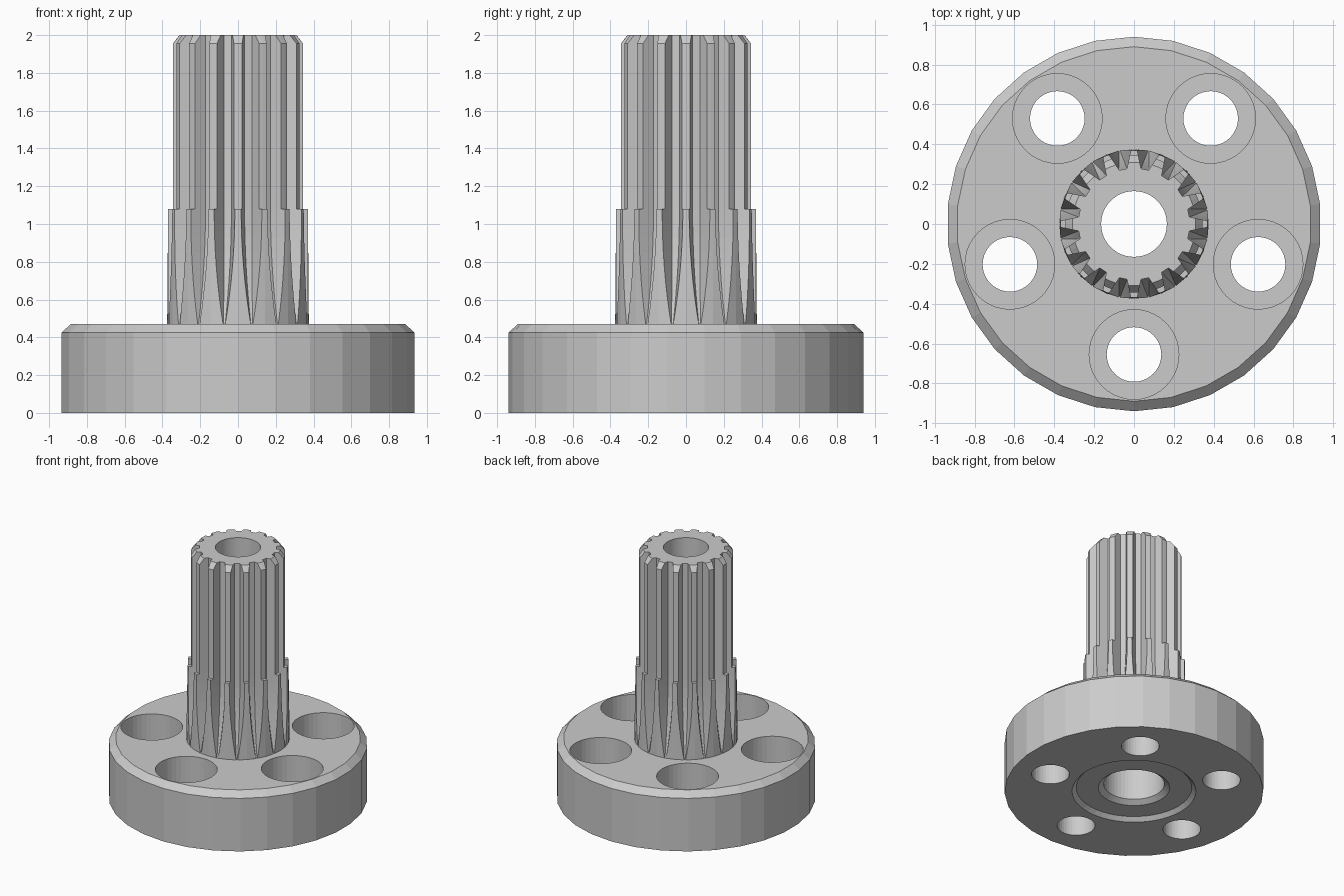
import bpy, bmesh, math

if "Cube" in bpy.data.objects:
    bpy.data.objects.remove(bpy.data.objects["Cube"])

TEETH = 16
PITCH = 2 * math.pi / TEETH


def loft(name, rings):
    """Skin a stack of equal-length closed rings and cap both ends."""
    bm = bmesh.new()
    loops = [[bm.verts.new(p) for p in ring] for ring in rings]
    n = len(loops[0])
    for a, b in zip(loops, loops[1:]):
        for i in range(n):
            j = (i + 1) % n
            bm.faces.new((a[i], a[j], b[j], b[i]))
    bm.faces.new(loops[0][::-1])
    bm.faces.new(loops[-1])
    bmesh.ops.recalc_face_normals(bm, faces=bm.faces)
    mesh = bpy.data.meshes.new(name)
    bm.to_mesh(mesh)
    bm.free()
    obj = bpy.data.objects.new(name, mesh)
    bpy.context.collection.objects.link(obj)
    return obj


def lathe(name, profile, sides, cx=0, cy=0):
    """Solid of revolution from (radius, z) points."""
    angles = [math.pi / 2 + 2 * math.pi * i / sides for i in range(sides)]
    return loft(name, [[(cx + r * math.cos(a), cy + r * math.sin(a), z)
                        for a in angles] for r, z in profile])


def combine(target, other, operation):
    """Apply a boolean and remove the helper."""
    other.hide_render = True
    mod = target.modifiers.new(operation.lower(), 'BOOLEAN')
    mod.operation = operation
    mod.solver = 'EXACT'
    mod.object = other
    bpy.context.view_layer.objects.active = target
    bpy.ops.object.modifier_apply(modifier=mod.name)
    bpy.data.objects.remove(other, do_unlink=True)


def spline_ring(z, outer, root, root_half):
    """Toothed section: grooves sit halfway between the teeth."""
    half = root_half + 0.4 * (outer - root)
    pts = []
    for i in range(TEETH):
        tooth = i * PITCH
        groove = tooth + PITCH / 2
        for r, a in ((outer, tooth),
                     (outer, groove - half / outer),
                     (root, groove - root_half / root),
                     (root, groove + root_half / root),
                     (outer, groove + half / outer)):
            pts.append((r * math.cos(a), r * math.sin(a), z))
    return pts


# Flange disc with chamfered upper rim
part = lathe("splined_flange_shaft",
             [(0.94, 0), (0.94, 0.425), (0.89, 0.47)], 30)

# Splined shaft: grooves run out in a curve towards the flange
rings = [spline_ring(0.3, 0.375, 0.37, 0.004)]
for k in range(9):
    t = 1 - k / 8
    rings.append(spline_ring(1.08 - 0.61 * t, 0.37 + 0.005 * t,
                             0.28 + 0.09 * t * t, 0.02 - 0.016 * t * t))
rings += [spline_ring(1.08, 0.345, 0.28, 0.02),
          spline_ring(1.955, 0.345, 0.28, 0.02),
          spline_ring(2.0, 0.31, 0.28, 0.02)]
combine(part, loft("spline", rings), 'UNION')

# Stepped centre bore and shallow recess in the underside
combine(part, lathe("bore_cutter",
                    [(0.46, -0.01), (0.42, 0.03), (0.26, 0.03), (0.22, 0.06),
                     (0.22, 0.5), (0.165, 0.53), (0.165, 2.1)], 48),
        'DIFFERENCE')

# Five counterbored bolt holes
for i in range(5):
    a = math.radians(-90 + 72 * i)
    combine(part, lathe("bolt_hole_cutter",
                        [(0.137, -0.1), (0.137, 0.2), (0.225, 0.2),
                         (0.225, 0.6)], 40,
                        0.655 * math.cos(a), 0.655 * math.sin(a)),
            'DIFFERENCE')
